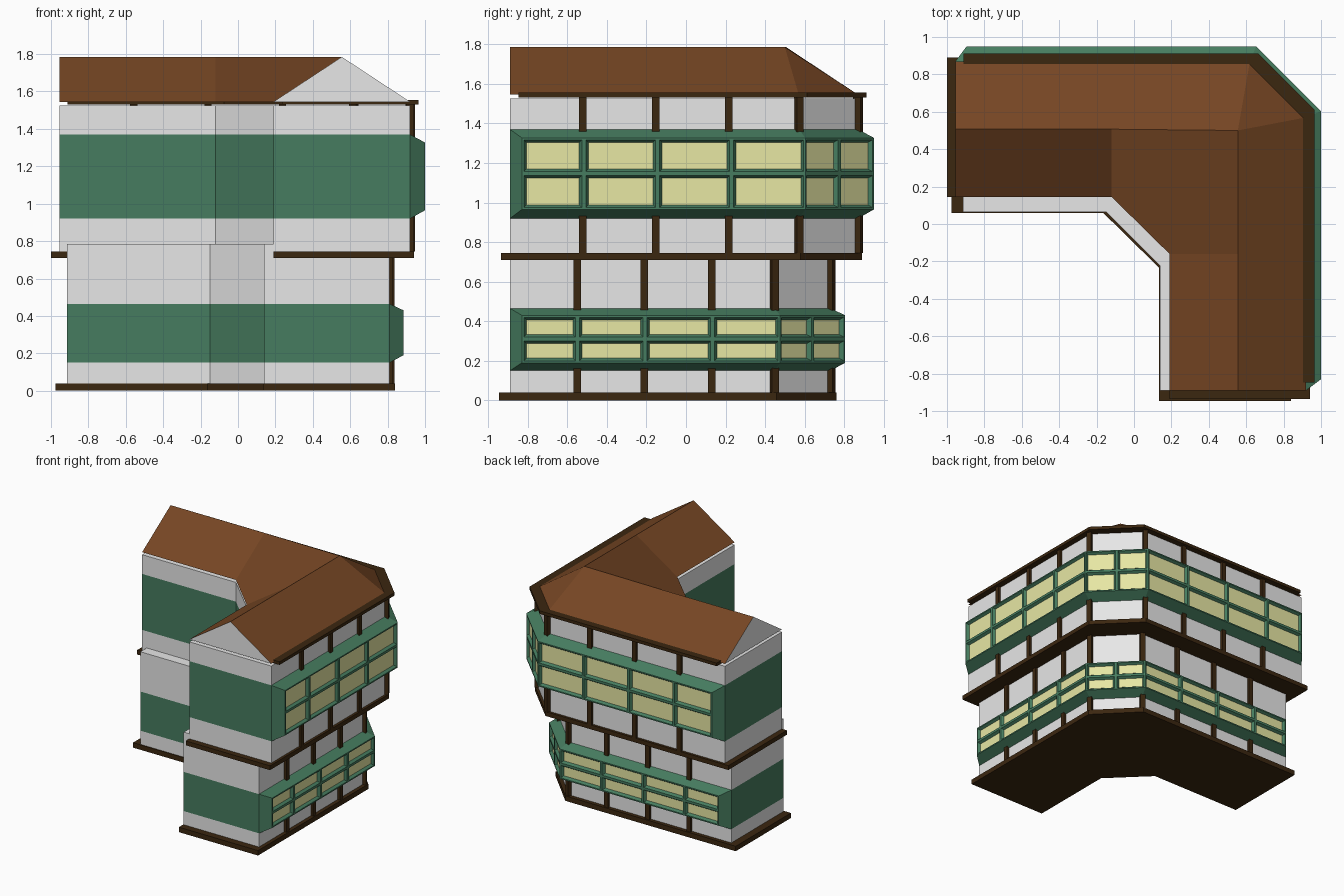
import bpy, bmesh, math
from mathutils import Matrix, Vector

if "Cube" in bpy.data.objects:
    bpy.data.objects.remove(bpy.data.objects["Cube"])


def material(name, rgb):
    m = bpy.data.materials.new(name)
    m.diffuse_color = (*rgb, 1)
    m.use_nodes = True
    m.node_tree.nodes["Principled BSDF"].inputs["Base Color"].default_value = m.diffuse_color
    return m


WALL = material("wall_grey", (0.8, 0.8, 0.8))
GREEN = material("green_paint", (0.062, 0.204, 0.116))
ROOF = material("roof_brown", (0.18, 0.061, 0.017))
TRIM = material("dark_timber", (0.044, 0.02, 0.005))
GLASS = material("window_yellow", (0.8, 0.8, 0.37))


def finish(name, bm, mats):
    me = bpy.data.meshes.new(name)
    bm.to_mesh(me)
    bm.free()
    for m in mats:
        me.materials.append(m)
    ob = bpy.data.objects.new(name, me)
    bpy.context.collection.objects.link(ob)
    return ob


def outline(xl, yf, xo, yo, cx, cy, xi, yi, ix, iy):
    """L-shaped plan with a cut outer and inner corner, clockwise from the back left."""
    return [(xl, yo), (cx, yo), (xo, cy), (xo, yf), (xi, yf), (xi, iy), (ix, yi), (xl, yi)]


def prism(name, plan, levels, bands, mats):
    """Extrude a plan through several levels, one material index per band."""
    bm = bmesh.new()
    rings = [[bm.verts.new((x, y, z)) for x, y in plan] for z in levels]
    n = len(plan)
    for lo, hi, band in zip(rings, rings[1:], bands):
        for i in range(n):
            j = (i + 1) % n
            bm.faces.new((lo[i], hi[i], hi[j], lo[j])).material_index = band
    bm.faces.new(rings[0])
    bm.faces.new(rings[-1][::-1])
    return finish(name, bm, mats)


def bay(name, plan, z, d, end):
    """Projecting window band along the back, cut corner and right side."""
    (xl, yo), (cx, _), (xo, cy), (_, yf) = plan[:4]
    s = d * math.tan(math.pi / 8)
    fx, fy = cx + s, cy + s
    wall, front = [(xl, yo)], [(xl + end, yo + d)]
    for i in (1, 2, 3):
        x = xl + (fx - xl) * i / 4
        wall.append((x, yo))
        front.append((x, yo + d))
    wall += [(cx, yo), ((cx + xo) / 2, (yo + cy) / 2), (xo, cy)]
    front += [(fx, yo + d), ((fx + xo + d) / 2, (yo + d + fy) / 2), (xo + d, fy)]
    for i in (3, 2, 1):
        y = yf + (fy - yf) * i / 4
        wall.append((xo, y))
        front.append((xo + d, y))
    wall.append((xo, yf))
    front.append((xo + d, yf + end))

    bm = bmesh.new()
    mid = (z[1] + z[2]) / 2
    cols = []
    for w, f in zip(wall, front):
        pts = [(*w, z[0]), (*f, z[1]), (*f, mid), (*f, z[2]), (*w, z[3])]
        cols.append([bm.verts.new(p) for p in pts])
    panes = []
    for a, b in zip(cols, cols[1:]):
        for k in range(4):
            f = bm.faces.new((a[k], a[k + 1], b[k + 1], b[k]))
            if k in (1, 2):
                panes.append(f)
    bm.faces.new(cols[0][::-1])
    bm.faces.new(cols[-1])
    # flat frame, then a sloped reveal down to the glass
    bm.normal_update()
    bmesh.ops.inset_individual(bm, faces=panes, thickness=0.01, use_even_offset=True)
    bmesh.ops.inset_individual(bm, faces=panes, thickness=0.013, depth=-0.02,
                               use_even_offset=True)
    for f in panes:
        f.material_index = 1
    return finish(name, bm, [GREEN, GLASS])


def posts(name, plan, z0, z1, s):
    """Timber posts between the window bays and at the cut corner."""
    (xl, yo), (cx, _), (xo, cy), (_, yf) = plan[:4]
    spots = [(cx, yo, -22.5), (xo, cy, -67.5)]
    for i in (1, 2, 3):
        spots.append((xl + (cx + s - xl) * i / 4, yo, 0))
        spots.append((xo, yf + (cy + s - yf) * i / 4, 90))
    bm = bmesh.new()
    for x, y, a in spots:
        bmesh.ops.create_cube(bm, size=1, matrix=(
            Matrix.Translation((x, y, (z0 + z1) / 2))
            @ Matrix.Rotation(math.radians(a), 4, 'Z')
            @ Matrix.Diagonal((0.038, 0.04, z1 - z0, 1))))
    return finish(name, bm, [TRIM])


lower = outline(-0.915, -0.89, 0.81, 0.73, 0.53, 0.445, 0.14, 0.065, -0.15, -0.225)
upper = outline(-0.955, -0.89, 0.92, 0.87, 0.62, 0.57, 0.19, 0.145, -0.12, -0.16)

# timber floor slabs
prism("base_slab", outline(-0.975, -0.945, 0.84, 0.76, 0.542, 0.457, 0.135, 0.058, -0.163, -0.235),
      [0, 0.04], [0], [TRIM])
prism("middle_slab", outline(-1.0, -0.935, 0.94, 0.89, 0.628, 0.578, 0.19, 0.145, -0.12, -0.16),
      [0.71, 0.745], [0], [TRIM])
prism("eave_slab", [(x + 0.044, y + 0.042) for x, y in upper], [1.53, 1.555], [0], [TRIM])

# storey walls with a green band
prism("lower_walls", lower, [0.04, 0.15, 0.465, 0.785], [0, 1, 0], [WALL, GREEN])
prism("upper_walls", upper, [0.745, 0.92, 1.37, 1.525], [0, 1, 0], [WALL, GREEN])

# window bays and posts
bay("lower_window_bay", lower, (0.15, 0.19, 0.43, 0.465), 0.075, 0.06)
bay("upper_window_bay", upper, (0.92, 0.965, 1.327, 1.37), 0.08, 0.06)
posts("lower_posts", lower, 0.04, 0.71, 0.025)
posts("upper_posts", upper, 0.745, 1.53, 0.015)

# pitched roof with hipped corner and grey gables
bm = bmesh.new()
E0, E1, E2, E3, I3, I2, I1, I0 = [bm.verts.new((x, y, 1.545)) for x, y in upper]
M = bm.verts.new((0.77, 0.72, 1.545))
R0, RA, R1, RB, R2 = [bm.verts.new((x, y, 1.785)) for x, y in
                      [(-0.955, 0.507), (-0.12, 0.507), (0.555, 0.5), (0.555, -0.16), (0.555, -0.89)]]
for f in [(E0, R0, RA, R1, E1), (E1, R1, M), (M, R1, E2), (E2, R1, RB, R2, E3),
          (I0, I1, RA, R0), (I1, I2, RB, R1, RA), (I2, I3, R2, RB),
          (E0, E1, M, E2, E3, I3, I2, I1, I0)]:
    bm.faces.new(f)
for f in [(E0, I0, R0), (I3, E3, R2)]:
    bm.faces.new(f).material_index = 1
bmesh.ops.recalc_face_normals(bm, faces=bm.faces)
finish("roof", bm, [ROOF, WALL])
